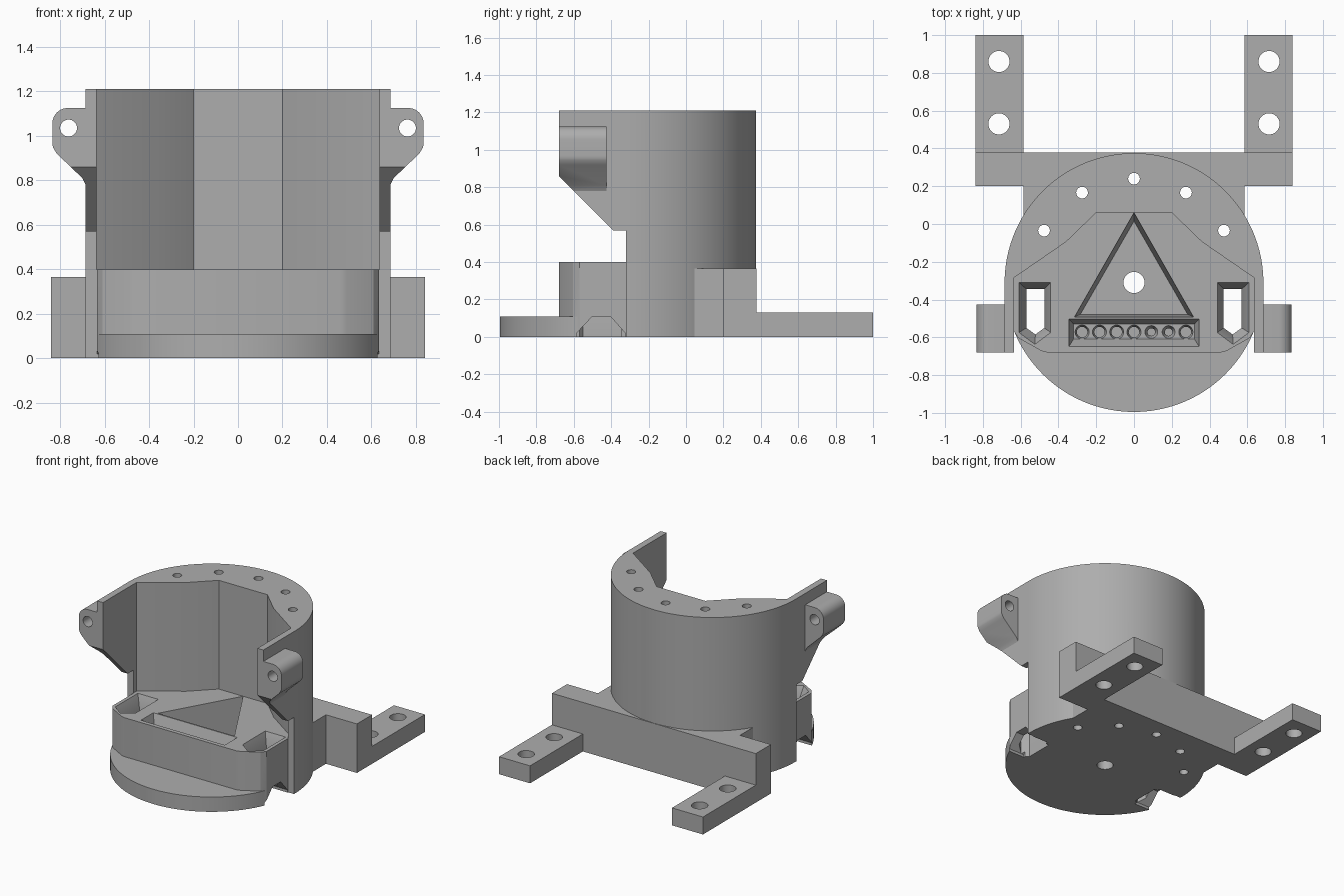
import bpy, bmesh, math

if "Cube" in bpy.data.objects:
    bpy.data.objects.remove(bpy.data.objects["Cube"])

grey = bpy.data.materials.new("plain grey")
grey.use_nodes = True
colour = (0.42, 0.42, 0.42, 1)
grey.diffuse_color = colour
grey.node_tree.nodes["Principled BSDF"].inputs["Base Color"].default_value = colour

CY, R = -0.31, 0.685      # drum centre and radius
FLOOR, TOP = 0.40, 1.21   # cavity floor and rim heights


def loft(name, start, end):
    """Closed solid between two loops of equal length."""
    bm = bmesh.new()
    a = [bm.verts.new(p) for p in start]
    b = [bm.verts.new(p) for p in end]
    n = len(a)
    bm.faces.new(a)
    bm.faces.new(b)
    for i in range(n):
        j = (i + 1) % n
        bm.faces.new((a[i], a[j], b[j], b[i]))
    bmesh.ops.recalc_face_normals(bm, faces=bm.faces)
    mesh = bpy.data.meshes.new(name)
    bm.to_mesh(mesh)
    bm.free()
    mesh.materials.append(grey)
    obj = bpy.data.objects.new(name, mesh)
    bpy.context.collection.objects.link(obj)
    return obj


def prism(name, pts, lo, hi, axis="z"):
    place = {"x": lambda p, h: (h, *p),
             "y": lambda p, h: (p[0], h, p[1]),
             "z": lambda p, h: (*p, h)}[axis]
    return loft(name, [place(p, lo) for p in pts], [place(p, hi) for p in pts])


def taper(name, low, z0, high, z1):
    return loft(name, [(*p, z0) for p in low], [(*p, z1) for p in high])


def box(name, x0, x1, y0, y1, z0, z1):
    return prism(name, rect(x0, x1, y0, y1), z0, z1)


def rect(x0, x1, y0, y1):
    return [(x0, y0), (x1, y0), (x1, y1), (x0, y1)]


def arc(cx, cy, r, a0, a1, n):
    return [(cx + r * math.cos(math.radians(a0 + (a1 - a0) * i / n)),
             cy + r * math.sin(math.radians(a0 + (a1 - a0) * i / n))) for i in range(n + 1)]


def ring(cx, cy, r, n=32):
    return arc(cx, cy, r, 0, 360, n)[:-1]


def mirrored(half):
    """Complete a right-hand outline across x = 0."""
    return half + [(-x, y) for x, y in reversed(half)]


def flip(pts, s):
    return [(s * x, y) for x, y in pts]


def combine(target, other, operation):
    mod = target.modifiers.new("combine", "BOOLEAN")
    mod.object, mod.operation, mod.solver = other, operation, "EXACT"
    bpy.context.view_layer.objects.active = target
    bpy.ops.object.modifier_apply(modifier=mod.name)
    bpy.data.objects.remove(other)


def add(other):
    combine(body, other, "UNION")


def cut(other):
    combine(body, other, "DIFFERENCE")


# Drum with straight front arms
body = prism("holder_body", [(R, -0.68)] + arc(0, CY, R, 0, 180, 72) + [(-R, -0.68)], 0, TOP)

# Mounting ears on the arms
ear = ([(0.66, 0.75), (0.685, 0.78), (0.70, 0.81), (0.815, 0.92)]
       + arc(0.765, 0.97, 0.07, -20, 0, 3) + arc(0.765, 1.055, 0.07, 0, 90, 10) + [(0.66, 1.125)])
for s in (1, -1):
    add(prism("ear", flip(ear, s), -0.68, -0.425, "y"))

# Open front below the arms
cut(prism("front_cut", [(-1.2, -0.1), (-0.32, -0.1), (-0.32, 0.57), (-0.39, 0.57),
                        (-0.68, 0.86), (-1.2, 1.38)], -1, 1, "x"))

# Round base plate with flat sides
side = 0.635
ang = math.degrees(math.acos(side / R))
add(prism("base_plate", [(side, -0.25)] + arc(0, CY, R, -ang, ang - 180, 64) + [(-side, -0.25)], 0, 0.11))

# Raised block, trimmed level by the cavity
add(prism("block", mirrored([(0, -0.68), (0.46, -0.68), (0.49, -0.672), (0.61, -0.605),
                             (side, -0.57), (side, -0.2)])[1:-1], 0, 0.45))
w = side + 0.001
cut(prism("cavity", mirrored([(w, -1.2), (w, -0.285), (0.36, -0.095), (0.2, 0.06)]), FLOOR, 1.4))

# Rear bracket: neck, crossbar and two drilled feet
add(box("neck", -0.585, 0.585, -0.05, 0.3, 0, 0.365))
add(box("crossbar", -0.84, 0.84, 0.2, 0.378, 0, 0.365))
for s in (1, -1):
    add(prism("foot", flip(rect(0.585, 0.84, 0.3, 1.0), s), 0, 0.13))
    for y in (0.53, 0.86):
        cut(prism("foot_hole", ring(s * 0.715, y, 0.056), -0.1, 0.5))
    cut(prism("ear_hole", ring(s * 0.762, 1.035, 0.038), -1, 0, "y"))

# Rim holes and central hole
for a in (30, 60, 90, 120, 150):
    t = math.radians(a)
    cut(prism("rim_hole", ring(0.55 * math.cos(t), CY + 0.55 * math.sin(t), 0.031, 24), -0.1, 1.4))
cut(prism("centre_hole", ring(0, CY, 0.056), -0.1, 0.5))

# Triangular pocket with drafted walls
cut(taper("triangle_pocket", [(0, 0.015), (-0.285, -0.48), (0.285, -0.48)], 0.11,
          [(0, 0.06), (-0.315, -0.492), (0.315, -0.492)], 0.402))

# Connector trough with a row of tapered sockets
cut(taper("trough", rect(-0.32, 0.32, -0.61, -0.53), 0.32, rect(-0.346, 0.346, -0.65, -0.502), 0.402))
for i in range(7):
    x = (i - 3) * 0.0915
    r = 0.02 if i in (4, 5) else 0.028
    cut(taper("socket_cone", ring(x, -0.572, r, 20), 0.28, ring(x, -0.572, 0.043, 20), 0.345))
    cut(prism("socket", ring(x, -0.572, r, 20), 0.12, 0.3))

# Side slots, flared at the top and opening sideways at the bottom
outer = [(0.44, -0.308), (0.61, -0.308), (0.61, -0.575), (0.525, -0.638), (0.44, -0.575)]
inner = [(0.475, -0.345), (0.57, -0.345), (0.57, -0.55), (0.522, -0.585), (0.475, -0.55)]
for s in (1, -1):
    cut(taper("slot_flare", flip(inner, s), 0.31, flip(outer, s), 0.402))
    cut(prism("slot", flip(inner, s), -0.1, 0.35))
    cut(prism("side_notch", [(-0.585, -0.1), (-0.325, -0.1), (-0.325, 0.02), (-0.405, 0.11),
                             (-0.50, 0.11), (-0.585, 0.02)], s * 0.5, s * 0.8, "x"))

# Smooth curved walls, keep hard edges
bpy.ops.object.select_all(action="DESELECT")
body.select_set(True)
bpy.context.view_layer.objects.active = body
bpy.ops.object.shade_smooth_by_angle(angle=math.radians(25))
